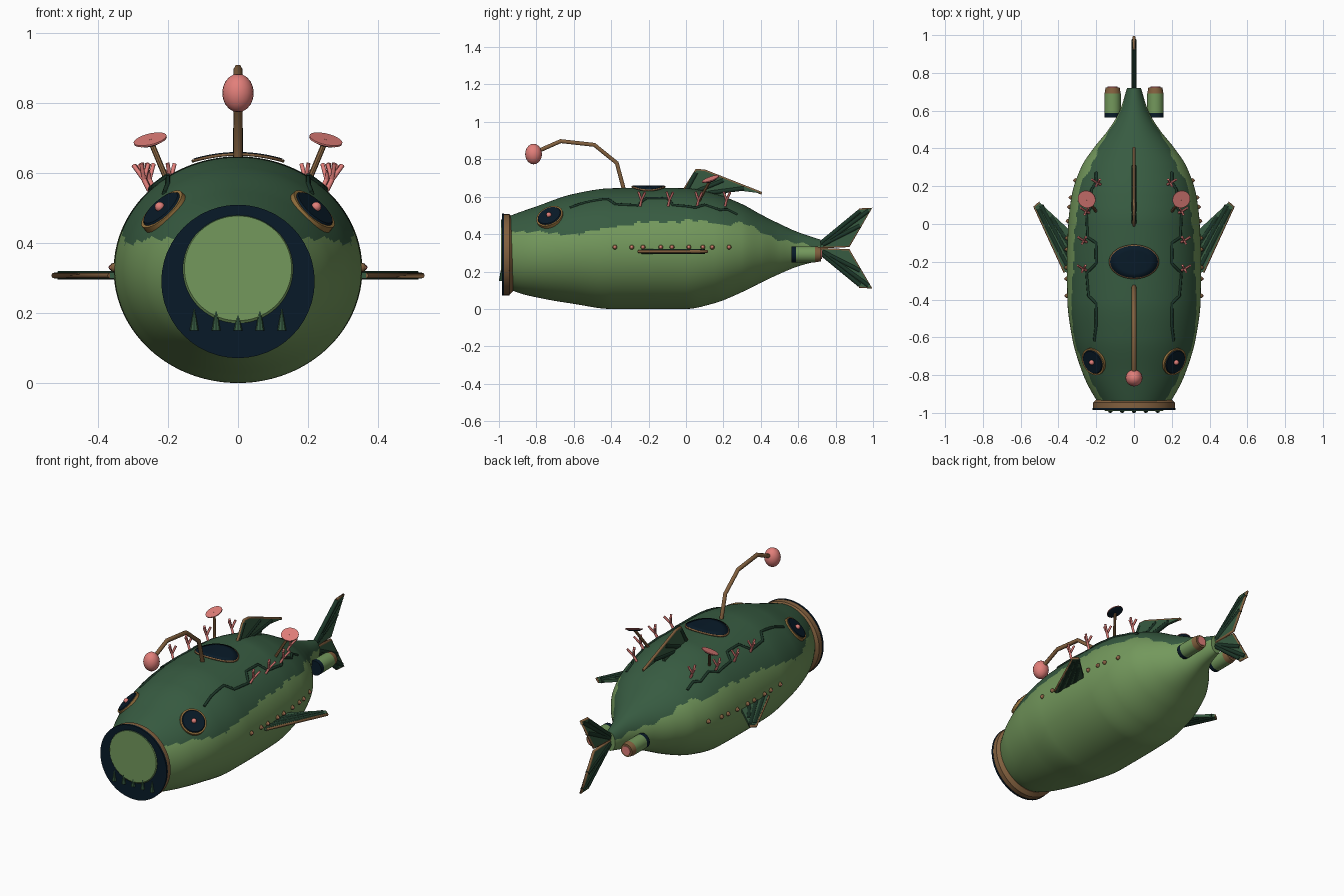
import bpy, bmesh, math
from mathutils import Vector as V

if "Cube" in bpy.data.objects:
    bpy.data.objects.remove(bpy.data.objects["Cube"])

def material(name, r, g, b):
    m = bpy.data.materials.new(name)
    m.diffuse_color = tuple((c / 255 / 12.92 if c < 10 else ((c / 255 + .055) / 1.055) ** 2.4) for c in (r, g, b)) + (1,)
    m.use_nodes = True
    m.node_tree.nodes["Principled BSDF"].inputs["Base Color"].default_value = m.diffuse_color
    return m

DARK = material("dark green", 55, 91, 65)
LIGHT = material("light green", 115, 152, 92)
NAVY = material("navy", 8, 26, 40)
BROWN = material("brown", 130, 96, 62)
BRASS = material("brass", 150, 114, 62)
PINK = material("coral pink", 226, 127, 122)
SEAM = material("deep seam green", 28, 54, 40)

# Hull stations: y, half width, bottom z, top z
ST = [(-.99, .153, .178, .477), (-.93, .2, .10, .502), (-.8, .268, .062, .548), (-.6, .328, .027, .615),
      (-.4, .353, 0, .645), (-.2, .355, 0, .647), (0, .348, 0, .645), (.15, .33, .03, .617), (.3, .28, .09, .56),
      (.4, .215, .14, .505), (.5, .135, .187, .455), (.6, .075, .228, .41), (.72, .037, .26, .37)]

def section(y):
    y = min(max(y, ST[0][0]), ST[-1][0])
    i = max(k for k in range(len(ST) - 1) if ST[k][0] <= y)
    h = ST[i + 1][0] - ST[i][0]
    t = (y - ST[i][0]) / h
    out = []
    for c in (1, 2, 3):
        sl = lambda k: (ST[k + 1][c] - ST[k][c]) / (ST[k + 1][0] - ST[k][0])
        def tan(k):
            if k in (0, len(ST) - 1):
                return sl(min(k, len(ST) - 2))
            a, b = sl(k - 1), sl(k)
            return 2 * a * b / (a + b) if a * b > 0 else 0
        p, q = ST[i][c], ST[i + 1][c]
        out.append(p * (2*t**3 - 3*t*t + 1) + q * (3*t*t - 2*t**3) + h * tan(i) * (t**3 - 2*t*t + t) + h * tan(i + 1) * (t**3 - t*t))
    return out

def surf(y, a):
    w, b, t = section(y)
    return V((w * math.cos(a), y, (b + t) / 2 + (t - b) / 2 * math.sin(a)))

def surf_x(x, y):
    return surf(y, math.acos(max(-1, min(1, x / section(y)[0]))))

def surf_z(s, z, y):
    w, b, t = section(y)
    p = surf(y, math.asin(max(-1, min(1, (2 * z - b - t) / (t - b)))))
    return V((s * p.x, p.y, p.z))

def finish(name, bm, mats, angle=35):
    bmesh.ops.recalc_face_normals(bm, faces=bm.faces)
    me = bpy.data.meshes.new(name)
    bm.to_mesh(me)
    bm.free()
    for m in mats:
        me.materials.append(m)
    o = bpy.data.objects.new(name, me)
    bpy.context.collection.objects.link(o)
    bpy.ops.object.select_all(action='DESELECT')
    o.select_set(True)
    bpy.context.view_layer.objects.active = o
    bpy.ops.object.shade_smooth_by_angle(angle=math.radians(angle))
    return o

def cyl(name, p0, p1, r0, r1, mat, seg=24):
    p0, p1 = V(p0), V(p1)
    bm = bmesh.new()
    bmesh.ops.create_cone(bm, cap_ends=True, segments=seg, radius1=r0, radius2=r1, depth=(p1 - p0).length)
    o = finish(name, bm, [mat])
    o.rotation_mode = 'QUATERNION'
    o.rotation_quaternion = (p1 - p0).to_track_quat('Z', 'Y')
    o.location = (p0 + p1) / 2

def ball(name, p, r, mat, sz=1, seg=20):
    bm = bmesh.new()
    bmesh.ops.create_uvsphere(bm, u_segments=seg, v_segments=seg // 2, radius=r)
    o = finish(name, bm, [mat], 60)
    o.location, o.scale = p, (1, 1, sz)

def tube(name, paths, r, mat):
    cu = bpy.data.curves.new(name, 'CURVE')
    cu.dimensions, cu.bevel_depth, cu.bevel_resolution, cu.use_fill_caps = '3D', r, 1, True
    for pts in paths:
        s = cu.splines.new('POLY')
        s.points.add(len(pts) - 1)
        for p, q in zip(s.points, pts):
            p.co = (*q, 1)
    cu.materials.append(mat)
    bpy.context.collection.objects.link(bpy.data.objects.new(name, cu))

# Fin: thin slab with a brown rim along chosen points and raised ribs
def fin(name, pts, place, rim, ribs, h=.008):
    bm = bmesh.new()
    lo, hi = [[bm.verts.new(place(u, v, s * h)) for u, v in pts] for s in (-1, 1)]
    bm.faces.new(lo)
    bm.faces.new(hi)
    n = len(pts)
    for i in range(n):
        j = (i + 1) % n
        bm.faces.new((lo[i], lo[j], hi[j], hi[i]))
    finish(name, bm, [DARK])
    tube(name + "_rim", [[place(*pts[i], 0) for i in rim]], .0085, BROWN)
    tube(name + "_ribs", [[place(*a, 0), place(*b, 0)] for a, b in ribs], .014, SEAM)

# Hull, two colours split along a ragged waterline
N, M = 190, 160
bm = bmesh.new()
rings = [[bm.verts.new(surf(-.99 + 1.71 * i / N, 2 * math.pi * k / M)) for k in range(M)] for i in range(N + 1)]
LINE = [(-1, .43), (-.7, .40), (-.5, .41), (-.35, .45), (0, .475), (.2, .455), (.3, .46), (.4, .41), (.5, .375), (.6, .345), (.8, .32)]
def waterline(y):
    for (a, p), (b, q) in zip(LINE, LINE[1:]):
        if a <= y <= b:
            return p + (q - p) * (y - a) / (b - a) + .007 * math.sin(23 * y) + .006 * math.sin(71 * y + 1)
for i in range(N):
    for k in range(M):
        f = bm.faces.new((rings[i][k], rings[i][(k + 1) % M], rings[i + 1][(k + 1) % M], rings[i + 1][k]))
        c = f.calc_center_median()
        f.material_index = int(c.z > waterline(c.y))
bm.faces.new(rings[0])
bm.faces.new(rings[-1])
finish("hull", bm, [LIGHT, DARK])

# Mouth ring and teeth
cyl("mouth_ring", (0, -.974, .29), (0, -.945, .29), .217, .217, BROWN, 48)
cyl("mouth_ring_back", (0, -.945, .29), (0, -.925, .29), .217, .195, BROWN, 48)
cyl("mouth_plate", (0, -.985, .29), (0, -.974, .29), .219, .219, NAVY, 48)
for x in (-.125, -.0625, 0, .0625, .125):
    cyl("tooth", (x, -.988, .15), (x, -.988, .212 if x else .198), .013, .001, DARK, 8)

# Roof hatch, curved with the hull
def hatch(name, rx, ry, lift, thick, mat):
    bm = bmesh.new()
    rows = [[bm.verts.new((rx * r * math.cos(a), -.2 + ry * r * math.sin(a), lift - 1.15 * (rx * r * math.cos(a)) ** 2))
             for a in (2 * math.pi * k / 40 for k in range(40))] for r in (.05, .35, .7, 1)]
    bm.faces.new(rows[0])
    for a, b in zip(rows, rows[1:]):
        for k in range(40):
            bm.faces.new((a[k], a[(k + 1) % 40], b[(k + 1) % 40], b[k]))
    m = finish(name, bm, [mat]).modifiers.new("thickness", 'SOLIDIFY')
    m.thickness, m.offset = thick, 0
hatch("hatch_rim", .132, .091, .653, .008, BROWN)
hatch("hatch_window", .126, .085, .657, .005, NAVY)

# Lure
tube("lure_stem", [[(0, -.33, .63), (0, -.37, .78), (0, -.49, .877), (0, -.67, .897), (0, -.80, .84)]], .0125, BROWN)
ball("lure_bulb", (0, -.815, .828), .045, PINK, 1.22)

# Dorsal fin and tail lobes
fin("dorsal_fin", [(-.02, .62), (.055, .742), (.1, .738), (.405, .618), (.22, .64), (.2, .57)],
    lambda y, z, h: (h, y, z), (0, 1, 2, 3),
    [((.0, .63), (.054, .728)), ((.06, .63), (.2, .688)), ((.12, .62), (.31, .645))])
for s, n in ((1, "upper"), (-1, "lower")):
    fin(n + "_tail_fin", [(.69, .005), (.69, .02), (.73, .03), (.925, .205), (.99, .212), (.87, .012)],
        lambda y, z, h, s=s: (h, y, .325 + s * z), (3, 4, 5, 0),
        [((.72, .025), (.93, .198)), ((.73, .02), (.975, .2)), ((.73, .018), (.93, .12))])

for s, n in ((-1, "left"), (1, "right")):
    # Side fin
    fin(n + "_side_fin", [(.3, -.26), (.365, -.255), (.525, .09), (.497, .112), (.3, -.07)],
        lambda x, y, h, s=s: (s * x, y, .307 + h), (1, 2, 3),
        [((.34, -.25), (.508, .08)), ((.33, -.2), (.493, .098)), ((.33, -.13), (.44, .04))], .009)
    # Eye, lying on the hull
    c = surf_z(s, .492, -.728)
    e = .01
    d = (surf_z(s, .492, -.728 + e) - c).cross(surf_z(s, .492 + e, -.728) - c).normalized()
    if d.x * s < 0:
        d = -d
    cyl(n + "_eye_rim", c - d * .015, c + d * .007, .076, .075, BRASS, 32)
    cyl(n + "_eye_lens", c + d * .006, c + d * .012, .067, .062, NAVY, 32)
    ball(n + "_pupil", c + d * .016, .014, PINK)
    # Dish on a stalk
    c, d = V((s * .25, .132, .692)), V((s * .22, -.33, .92)).normalized()
    cyl(n + "_dish_stalk", (s * .195, .06, .56), c, .008, .008, BROWN, 8)
    cyl(n + "_dish_back", c - d * .008, c, .03, .047, NAVY)
    cyl(n + "_dish_face", c, c + d * .005, .048, .048, PINK)
    # Hull seam
    seam = [(.21, -.62), (.2, -.54), (.2, -.42), (.24, -.38), (.25, -.26), (.2, -.21), (.2, -.1), (.245, -.07),
            (.25, .05), (.22, .1), (.225, .18), (.2, .22), (.2, .3)]
    path = []
    for a, b in zip(seam, seam[1:]):
        for t in (0, .33, .67):
            path.append(surf_x(s * (a[0] + (b[0] - a[0]) * t), a[1] + (b[1] - a[1]) * t))
    tube(n + "_hull_seam", [path], .008, SEAM)
    # Coral sprigs
    for y in (-.245, -.095, .06, .21):
        p = surf_z(s, .55, y)
        k = p + V((s * .015, .006, .03))
        tube(n + "_coral_trunk", [[p, k]], .0075, PINK)
        tube(n + "_coral_branches", [[k, k + V((s * dx, dy, dz))] for dx, dy, dz in
             ((.03, .02, .042), (.008, -.015, .047), (-.012, .02, .045))], .0065, PINK)
    # Rivets
    for y in (-.38, -.29, -.23, -.135, -.075, .015, .09, .14, .23):
        p = surf_z(s, .33, y)
        ball(n + "_rivet", p, .013, BROWN, 1, 10)
        ball(n + "_rivet_cap", p + V((s * .008, 0, 0)), .007, PINK, 1, 8)
    # Thruster
    x, z = s * .113, .292
    cyl(n + "_thruster_intake", (x, .563, z), (x, .588, z), .043, .043, NAVY)
    cyl(n + "_thruster_body", (x, .588, z), (x, .69, z), .043, .043, LIGHT)
    cyl(n + "_thruster_nozzle", (x, .69, z), (x, .723, z), .043, .037, BROWN)
    cyl(n + "_thruster_glow", (x, .72, z), (x, .727, z), .026, .026, PINK)
